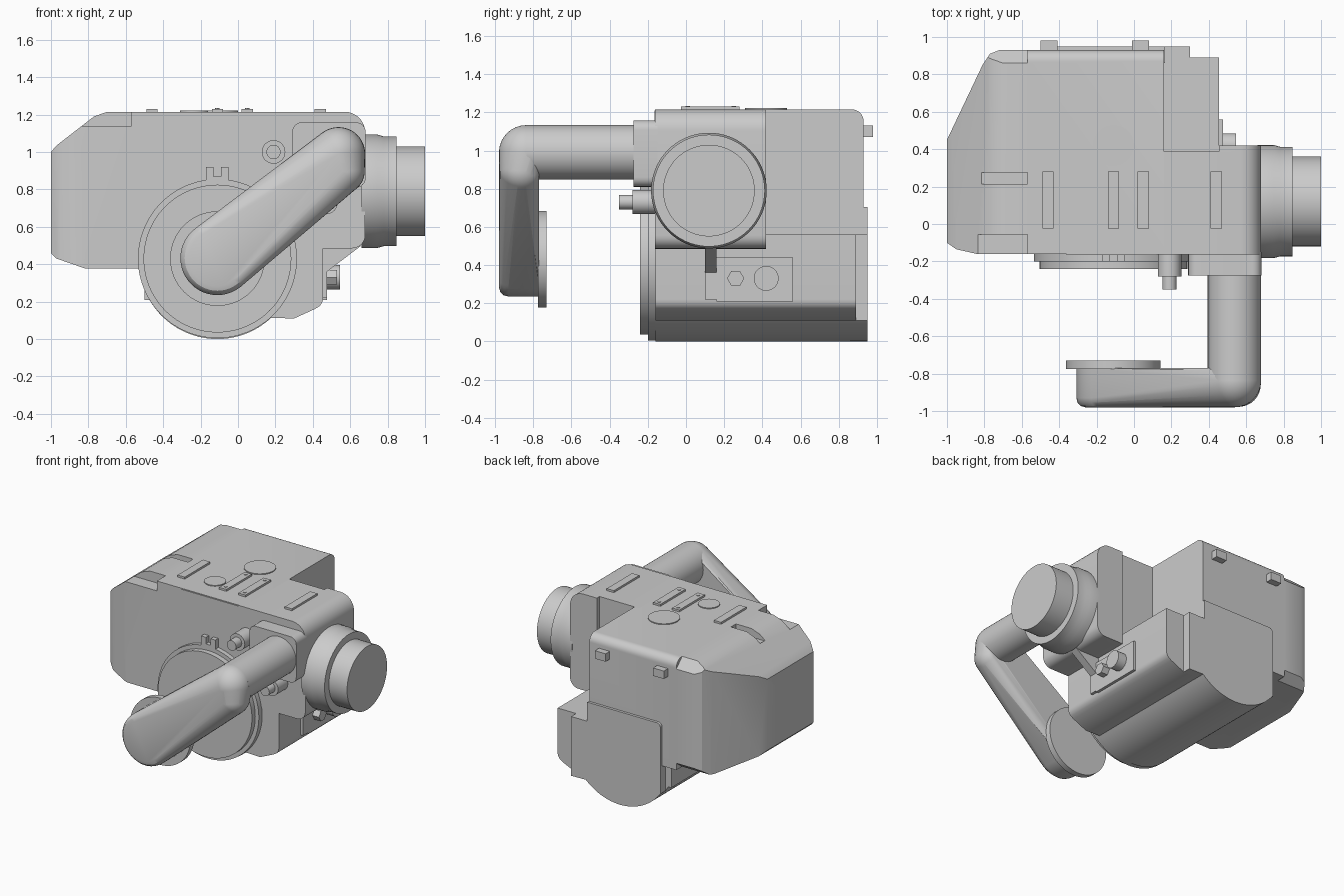
import bpy, bmesh, math
from mathutils import Vector

if "Cube" in bpy.data.objects:
    bpy.data.objects.remove(bpy.data.objects["Cube"])

grey = bpy.data.materials.new("body grey")
grey.use_nodes = True
grey.diffuse_color = (0.6, 0.6, 0.6, 1)
grey.node_tree.nodes["Principled BSDF"].inputs["Base Color"].default_value = (0.6, 0.6, 0.6, 1)
parts = []
cutters = []


def finish(name, bm):
    bmesh.ops.recalc_face_normals(bm, faces=bm.faces)
    mesh = bpy.data.meshes.new(name)
    bm.to_mesh(mesh)
    bm.free()
    mesh.materials.append(grey)
    obj = bpy.data.objects.new(name, mesh)
    bpy.context.collection.objects.link(obj)
    parts.append(obj)
    return obj


def place(axis, u, v, t):
    """Put a 2D point on a plane that is t along the given axis."""
    return Vector({"x": (t, u, v), "y": (u, t, v), "z": (u, v, t)}[axis])


def prism(name, axis, outline, a, b):
    bm = bmesh.new()
    rings = [[bm.verts.new(place(axis, u, v, t)) for u, v in outline] for t in (a, b)]
    n = len(outline)
    bm.faces.new(rings[0])
    bm.faces.new(rings[1])
    for i in range(n):
        j = (i + 1) % n
        bm.faces.new((rings[0][i], rings[0][j], rings[1][j], rings[1][i]))
    return finish(name, bm)


def box(name, x, y, z):
    return prism(name, "z", [(x[0], y[0]), (x[1], y[0]), (x[1], y[1]), (x[0], y[1])], *z)


def arc(c, r, start, end, n=32):
    return [(c[0] + r * math.cos(math.radians(start + (end - start) * i / n)),
             c[1] + r * math.sin(math.radians(start + (end - start) * i / n))) for i in range(n + 1)]


def lathe(name, axis, c, steps, sides=64):
    """Turned part: steps are (position along axis, radius)."""
    bm = bmesh.new()
    rings = []
    for t, r in steps:
        rings.append([bm.verts.new(place(axis, u, v, t)) for u, v in arc(c, r, 0, 360, sides)[:-1]])
    bm.faces.new(rings[0])
    bm.faces.new(rings[-1])
    for lo, hi in zip(rings, rings[1:]):
        for i in range(sides):
            j = (i + 1) % sides
            bm.faces.new((lo[i], lo[j], hi[j], hi[i]))
    return finish(name, bm)


def boolean(obj, cutter, op):
    m = obj.modifiers.new(op, "BOOLEAN")
    m.object, m.operation, m.solver = cutter, op, "EXACT"
    cutter.hide_render = True
    parts.remove(cutter)
    cutters.append(cutter)


# Main housing: plan outline crossed with the front outline
housing = prism("main_housing", "z", [(-1, -0.1), (-0.95, -0.135), (-0.84, -0.16), (0.16, -0.16),
                (0.16, 0.93), (-0.72, 0.93), (-0.77, 0.91), (-0.81, 0.85), (-1, 0.45)], 0.3, 1.3)
boolean(housing, prism("front_outline", "y", [(-1, 0.46), (-0.97, 0.43), (-0.82, 0.378), (0.16, 0.378),
        (0.16, 1.215), (-0.7, 1.215), (-0.77, 1.19), (-0.97, 1.035), (-1, 1)], -0.5, 1.5), "INTERSECT")
# Stepped front edge and trimmed rear edges of the battery end
boolean(housing, box("step_cutter", (-1.1, -0.57), (-0.3, -0.055), (1.14, 1.3)), "DIFFERENCE")
for z0, z1 in ((1.215, 1.145), (0.378, 0.43)):
    za = 2 * z0 - z1
    boolean(housing, prism("edge_cutter", "x", [(0.86, za), (0.86, z0), (0.93, z1), (1, z1), (1, za)],
                           -1.1, -0.57), "DIFFERENCE")
boolean(housing, box("slot_cutter", (-0.815, -0.57), (0.215, 0.275), (1.15, 1.3)), "DIFFERENCE")
# Rounded rear top edge
corner = [(1.05, 1.3), (0.87, 1.3)] + arc((0.87, 1.155), 0.06, 90, 0, 8) + [(1.05, 1.155)]
boolean(housing, prism("rear_edge_cutter", "x", corner, -0.57, 0.3), "DIFFERENCE")
box("front_panel", (-0.36, 0.12), (-0.165, -0.15), (0.4, 1.21))

# Right tower that carries the eyepiece, with its deeper outer wall
tower_top = arc((0.57, 1.105), 0.11, 0, 90, 8)
tower_foot = arc((0.61, 0.555), 0.07, -90, 0, 6)
prism("right_tower", "y", [(0.12, 0.485)] + tower_foot + tower_top + [(0.12, 1.215)], -0.163, 0.388)
prism("tower_rear_wall", "y", [(0.455, 0.485)] + tower_foot + tower_top + [(0.455, 1.215)], 0.38, 0.42)

# Lower drum housing with rounded right flank
axis_c = (-0.11, 0.42)
drum_arc = arc(axis_c, 0.42, 210, 313)
prism("drum_housing", "y", [(-0.5, 0.56), (-0.5, 0.21), (-0.473, 0.21)] + drum_arc
      + [(0.3, 0.11), (0.41, 0.16)] + arc((0.395, 0.22), 0.06, -50, 0, 4) + [(0.455, 0.56)], -0.16, 0.89)
prism("rear_cover", "y", arc((-0.42, 0.675), 0.03, 90, 180, 4) + [(-0.45, 0.21)] + arc(axis_c, 0.42, 216, 313)
      + [(0.3, 0.11), (0.3, 0.56), (0.165, 0.56), (0.165, 0.705)], 0.86, 0.95)

# Front lens disc and its latch
lathe("front_disc", "y", (-0.11, 0.43), [(-0.15, 0.425), (-0.2, 0.425), (-0.2, 0.395), (-0.24, 0.395)], 96)
for x in (-0.15, -0.11, -0.07):
    h = 0.87 if x == -0.11 else 0.92
    box("latch_prong", (x - 0.02, x + 0.02), (-0.2, -0.15), (0.8, h))

# Eyepiece
lathe("eyepiece_barrel", "x", (0.12, 0.79), [(0.66, 0.303), (0.745, 0.303), (0.78, 0.293), (0.848, 0.293)], 72)
lathe("eyepiece_cup", "x", (0.12, 0.79), [(0.8, 0.24), (1, 0.24)], 72)

# Handle mount, tube and arm
mount = []
for x, z, a in ((0.34, 0.86, 180), (0.632, 0.86, 270), (0.632, 1.108, 0), (0.34, 1.108, 90)):
    mount += arc((x, z), 0.05, a, a + 90, 6)
prism("handle_mount", "y", mount, -0.275, -0.15)
lathe("handle_tube", "y", (0.537, 0.99), [(-0.2, 0.143), (-0.84, 0.143)], 48)

bm = bmesh.new()
for c, r in (((0.537, -0.837, 0.99), 0.143), ((0.56, -0.86, 0.895), 0.117)):
    for i in range(17):
        lat = math.pi * (i / 16 - 0.5)
        for x, z in arc((c[0], c[2]), r * max(math.cos(lat), 0.001), 0, 360, 48)[:-1]:
            bm.verts.new((x, min(c[1] + r * math.sin(lat), -0.77), z))
for y, r in ((-0.98, 0.15), (-0.973, 0.175), (-0.955, 0.192), (-0.93, 0.198), (-0.77, 0.198)):
    for x, z in arc((-0.11, 0.433), r, 0, 360, 48)[:-1]:
        bm.verts.new((x, y, z))
bmesh.ops.remove_doubles(bm, verts=bm.verts, dist=0.001)
hull = bmesh.ops.convex_hull(bm, input=bm.verts)
loose = {g for g in hull["geom_interior"] + hull["geom_unused"] if isinstance(g, bmesh.types.BMVert)}
bmesh.ops.delete(bm, geom=list(loose), context="VERTS")
finish("handle_arm", bm)
lathe("handle_pad", "y", (-0.11, 0.43), [(-0.775, 0.253), (-0.73, 0.253)])

# Front knobs
for c in ((0.19, 1.0), (0.47, 0.73)):
    lathe("front_knob", "y", c, [(-0.15, 0.063), (-0.28, 0.063), (-0.28, 0.038), (-0.35, 0.038)], 32)

# Support rib and connector plate on the right flank
prism("support_rib", "y", [(0.44, 0.22), (0.475, 0.22), (0.475, 0.36), (0.66, 0.5), (0.44, 0.5)], 0.1, 0.16)
box("connector_plate", (0.44, 0.475), (0.16, 0.56), (0.21, 0.44))
lathe("round_connector", "x", (0.42, 0.33), [(0.46, 0.065), (0.545, 0.065)], 32)
lathe("hex_connector", "x", (0.26, 0.33), [(0.46, 0.045), (0.53, 0.045)], 6)

# Top pads, caps and screws
for x in (-0.46, -0.11, 0.05, 0.44):
    box("top_pad", (x - 0.03, x + 0.03), (-0.025, 0.28), (1.2, 1.23))
for x in (-0.11, 0.05):
    for y in (0.01, 0.25):
        lathe("pad_screw", "z", (x, y), [(1.22, 0.012), (1.234, 0.012)], 12)
lathe("large_cap", "z", (-0.11, 0.42), [(1.2, 0.11), (1.222, 0.11)])
lathe("small_cap", "z", (-0.235, 0.06), [(1.2, 0.075), (1.222, 0.075)])

# Rear feet
for x in (-0.455, 0.035):
    box("rear_foot", (x - 0.045, x + 0.045), (0.9, 0.98), (1.07, 1.13))

# Bake modifiers, drop the cutters and shade
deps = bpy.context.evaluated_depsgraph_get()
baked = bpy.data.meshes.new_from_object(housing.evaluated_get(deps))
housing.modifiers.clear()
housing.data = baked
for c in cutters:
    bpy.data.objects.remove(c)
bpy.ops.object.select_all(action="DESELECT")
for obj in parts:
    obj.select_set(True)
bpy.context.view_layer.objects.active = parts[0]
bpy.ops.object.shade_smooth_by_angle(angle=math.radians(30))
